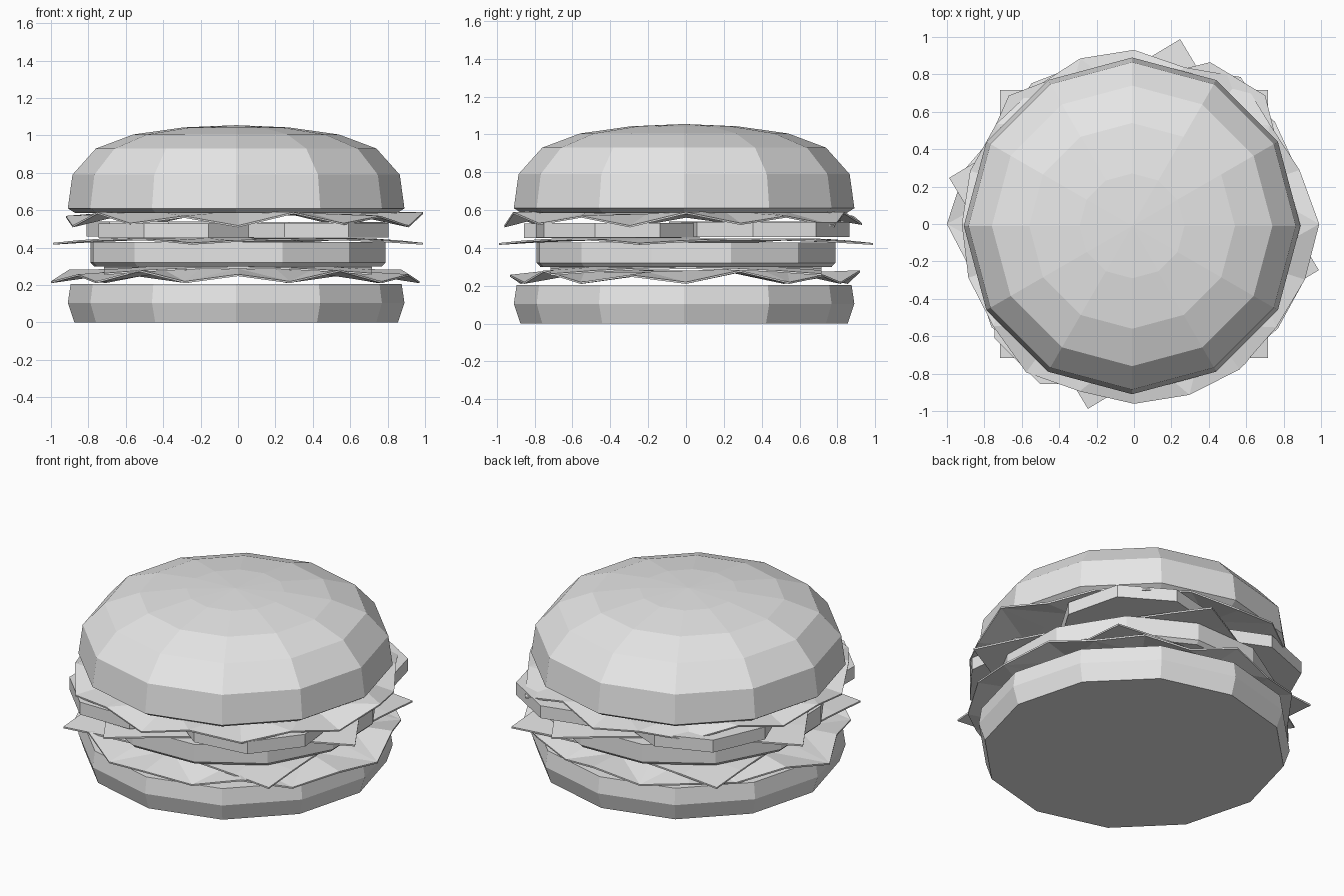
import bpy, math
from math import cos, sin, tau, radians

if "Cube" in bpy.data.objects:
    bpy.data.objects.remove(bpy.data.objects["Cube"])

grey = bpy.data.materials.new("light grey")
grey.diffuse_color = (0.8, 0.8, 0.8, 1)
grey.use_nodes = True
grey.node_tree.nodes["Principled BSDF"].inputs["Base Color"].default_value = grey.diffuse_color


def make(name, verts, faces, thickness=0):
    mesh = bpy.data.meshes.new(name)
    mesh.from_pydata(verts, [], faces)
    mesh.materials.append(grey)
    ob = bpy.data.objects.new(name, mesh)
    bpy.context.collection.objects.link(ob)
    if thickness:
        mod = ob.modifiers.new("thickness", 'SOLIDIFY')
        mod.thickness = thickness
        mod.offset = 0
    return ob


def lathe(name, profile, sides, centre=(0, 0), turn=0, apex=None):
    """Stack of n-gon rings listed bottom to top, closed at both ends."""
    verts = [(centre[0] + r * cos(turn + tau * i / sides),
              centre[1] + r * sin(turn + tau * i / sides), z)
             for r, z in profile for i in range(sides)]
    faces = [(k * sides + i, k * sides + (i + 1) % sides,
              (k + 1) * sides + (i + 1) % sides, (k + 1) * sides + i)
             for k in range(len(profile) - 1) for i in range(sides)]
    faces.append(tuple(reversed(range(sides))))
    top = (len(profile) - 1) * sides
    if apex is None:
        faces.append(tuple(range(top, top + sides)))
    else:
        verts.append((centre[0], centre[1], apex))
        faces += [(top + i, top + (i + 1) % sides, len(verts) - 1) for i in range(sides)]
    return make(name, verts, faces)


def lettuce(name, radii, z_in, z_high, z_low, phase):
    """Thin leaf disc with a zigzag rim."""
    n = len(radii)
    verts = [(0, 0, z_in)]
    for i in range(n):
        a = tau * i / n
        verts.append((0.66 * cos(a), 0.66 * sin(a), z_in + 0.008 * sin(3 * a)))
    for i, r in enumerate(radii):
        a = tau * i / n
        z = (z_high if (i + phase) % 2 else z_low) + 0.012 * sin(5 * a + phase)
        verts.append((r * cos(a), r * sin(a), z))
    faces = []
    for i in range(n):
        j = (i + 1) % n
        a, b, c, d = 1 + i, 1 + j, 1 + n + j, 1 + n + i
        faces.append((0, a, b))
        faces += [(a, d, c), (a, c, b)] if i % 2 else [(a, d, b), (b, d, c)]
    make(name, verts, faces, 0.01)


def cheese(name, half, turn, z, droop, n=6):
    """Square slice whose corners hang down."""
    verts = []
    for j in range(n + 1):
        for i in range(n + 1):
            x, y = half * (2 * i / n - 1), half * (2 * j / n - 1)
            hang = max(0, math.hypot(x, y) - half) / (0.414 * half)
            verts.append((x * cos(turn) - y * sin(turn),
                          x * sin(turn) + y * cos(turn), z - droop * hang))
    w = n + 1
    faces = [(j * w + i, j * w + i + 1, (j + 1) * w + i + 1, (j + 1) * w + i)
             for j in range(n) for i in range(n)]
    make(name, verts, faces, 0.01)


# Buns
lathe("bottom_bun", [(0.865, 0), (0.9, 0.105), (0.885, 0.205)], 12, (-0.01, -0.01))
lathe("top_bun", [(0.86, 0.585), (0.9, 0.61), (0.875, 0.79), (0.75, 0.93),
                  (0.55, 1.005), (0.28, 1.043)], 12, (-0.01, -0.01), apex=1.055)

# Patty
lathe("patty", [(0.79, 0.3), (0.81, 0.32), (0.81, 0.43)], 12, turn=radians(-13))

# Four overlapping tomato slices
for k, (x, y) in enumerate([(-0.33, -0.44), (0.37, -0.36), (0.34, 0.42), (-0.36, 0.36)]):
    lathe(f"tomato_slice_{k + 1}", [(0.45, 0.452 + 0.003 * k), (0.45, 0.53 + 0.003 * k)],
          8, (x, y), radians(22.5 + 7 * k))

# Cheese slices under and over the patty
cheese("lower_cheese", 0.715, 0, 0.294, 0.035)
cheese("upper_cheese", 0.72, radians(31), 0.446, 0.025)

# Lettuce leaves
lower = [0.97, 0.92, 0.93, 0.90, 0.86, 0.92, 0.90, 0.93, 0.88, 0.95,
         1.00, 0.90, 0.94, 0.90, 0.92, 0.93, 0.90, 0.93, 0.95, 0.96]
upper = [0.99, 0.93, 0.90, 0.97, 0.88, 0.93, 0.93, 0.90, 0.91, 0.92,
         0.92, 0.93, 0.93, 0.98, 0.94, 0.96, 0.96, 0.96, 0.94, 0.96]
lettuce("lower_lettuce", lower, 0.275, 0.265, 0.215, 0)
lettuce("upper_lettuce", upper, 0.582, 0.575, 0.52, 1)
